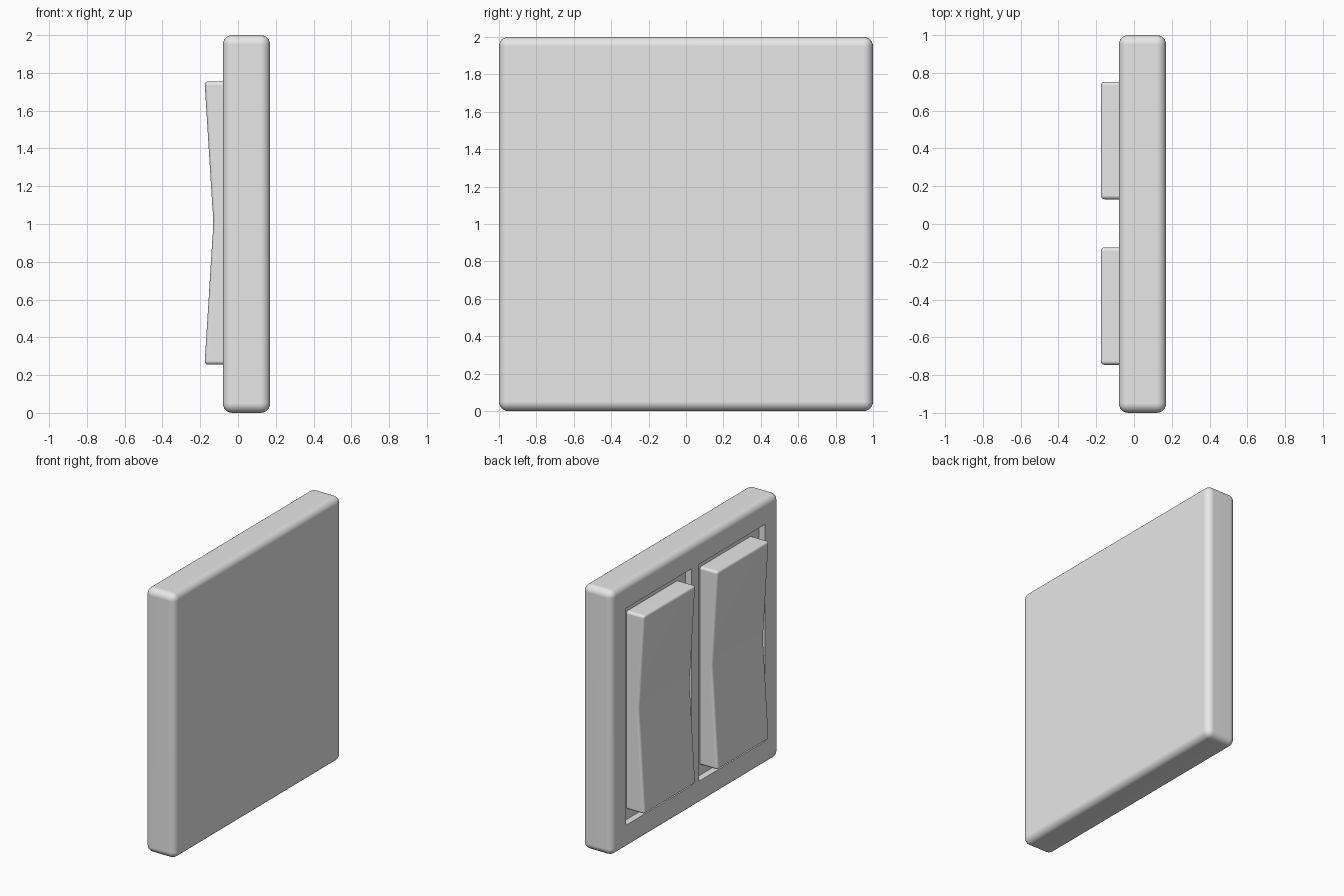
import bpy, bmesh, math
from mathutils import Vector

cube = bpy.data.objects.get("Cube")
if cube:
    bpy.data.objects.remove(cube, do_unlink=True)

mat = bpy.data.materials.new("light_grey_plastic")
mat.use_nodes = True
GREY = (0.8, 0.8, 0.8, 1)
mat.diffuse_color = GREY
mat.node_tree.nodes["Principled BSDF"].inputs["Base Color"].default_value = GREY

FACE_X, FLOOR_X, BACK_X = -0.08, -0.03, 0.17


def make_object(name, bm):
    bmesh.ops.recalc_face_normals(bm, faces=bm.faces)
    mesh = bpy.data.meshes.new(name)
    bm.to_mesh(mesh)
    bm.free()
    mesh.materials.append(mat)
    obj = bpy.data.objects.new(name, mesh)
    bpy.context.collection.objects.link(obj)
    return obj


def box(lo, hi):
    bm = bmesh.new()
    bmesh.ops.create_cube(bm, size=1)
    lo, hi = Vector(lo), Vector(hi)
    for v in bm.verts:
        v.co = (lo + hi) / 2 + v.co * (hi - lo)
    return bm


def activate(obj):
    bpy.ops.object.select_all(action='DESELECT')
    obj.select_set(True)
    bpy.context.view_layer.objects.active = obj


def finish(obj):
    # smooth rounded edges, flat broad faces
    activate(obj)
    bpy.ops.object.shade_smooth_by_angle(angle=math.radians(35))
    wn = obj.modifiers.new("flat_faces", 'WEIGHTED_NORMAL')
    wn.keep_sharp = True


def rocker(name, y0, y1):
    # side profile (x, z): straight slopes meeting in a soft hollow
    profile = [(-0.02, 0.255), (-0.177, 0.255), (-0.137, 0.9), (-0.132, 0.965),
               (-0.131, 1.005), (-0.132, 1.045), (-0.137, 1.11),
               (-0.177, 1.755), (-0.02, 1.755)]
    bm = bmesh.new()
    face = bm.faces.new([bm.verts.new((x, y0, z)) for x, z in profile])
    ext = bmesh.ops.extrude_face_region(bm, geom=[face])
    verts = [g for g in ext["geom"] if isinstance(g, bmesh.types.BMVert)]
    bmesh.ops.translate(bm, verts=verts, vec=(0, y1 - y0, 0))
    bmesh.ops.recalc_face_normals(bm, faces=bm.faces)
    # round every sharp edge except those of the hidden base
    edges = [e for e in bm.edges if e.calc_face_angle(0) > 0.5
             and not all(v.co.x > -0.03 for v in e.verts)]
    bmesh.ops.bevel(bm, geom=edges, offset=0.02, segments=4, profile=0.5,
                    affect='EDGES', clamp_overlap=True)
    finish(make_object(name, bm))


# wall plate with rounded edges
bm = box((FACE_X, -1, 0), (BACK_X, 1, 2))
bmesh.ops.bevel(bm, geom=bm.edges[:], offset=0.05, segments=6, profile=0.5,
                affect='EDGES')
plate = make_object("wall_plate", bm)

# two rockers, each in its own shallow recess
for side, yc in (("left", 0.442), ("right", -0.435)):
    cutter = make_object("recess_cutter", box((-0.3, yc - 0.392, 0.18),
                                              (FLOOR_X, yc + 0.392, 1.82)))
    cutter.hide_render = True
    cut = plate.modifiers.new("recess", 'BOOLEAN')
    cut.operation = 'DIFFERENCE'
    cut.solver = 'EXACT'
    cut.object = cutter
    activate(plate)
    bpy.ops.object.modifier_apply(modifier=cut.name)
    bpy.data.objects.remove(cutter, do_unlink=True)
    rocker("rocker_" + side, yc - 0.311, yc + 0.311)

finish(plate)
